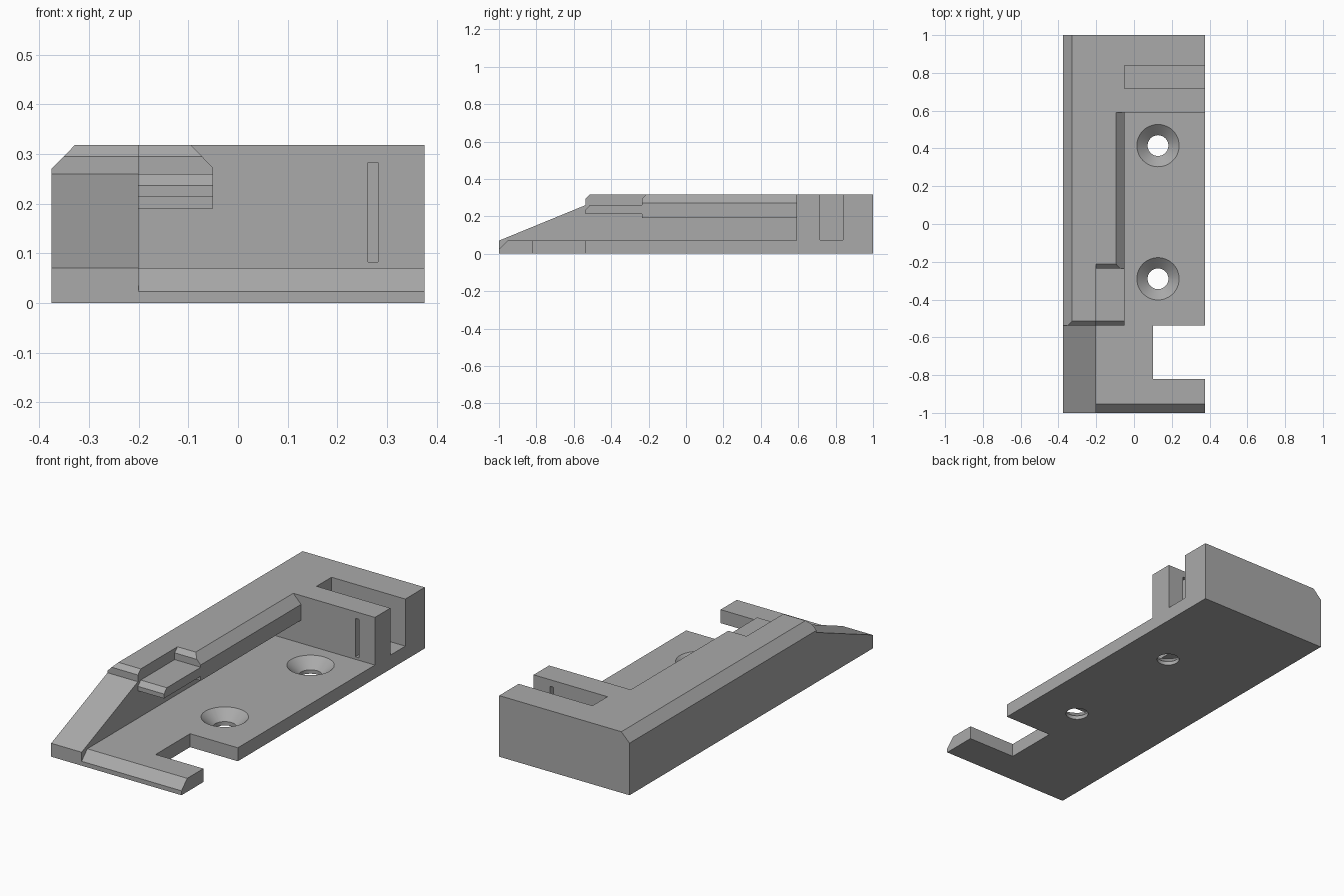
import bpy
import bmesh
from mathutils import Vector

default = bpy.data.objects.get("Cube")
if default:
    bpy.data.objects.remove(default, do_unlink=True)

grey = bpy.data.materials.new("mid grey")
grey.use_nodes = True
colour = (0.4, 0.4, 0.4, 1)
grey.diffuse_color = colour
grey.node_tree.nodes["Principled BSDF"].inputs["Base Color"].default_value = colour


def finish(name, bm):
    bmesh.ops.recalc_face_normals(bm, faces=bm.faces)
    mesh = bpy.data.meshes.new(name)
    bm.to_mesh(mesh)
    bm.free()
    mesh.materials.append(grey)
    obj = bpy.data.objects.new(name, mesh)
    bpy.context.collection.objects.link(obj)
    return obj


def prism(name, axis, outline, start, end):
    """Extrude an outline along x (outline in y, z) or y (outline in x, z)."""
    bm = bmesh.new()
    if axis == "x":
        points, step = [(start, a, b) for a, b in outline], (end - start, 0, 0)
    else:
        points, step = [(a, start, b) for a, b in outline], (0, end - start, 0)
    face = bm.faces.new([bm.verts.new(p) for p in points])
    side = bmesh.ops.extrude_face_region(bm, geom=[face])["geom"]
    verts = [v for v in side if isinstance(v, bmesh.types.BMVert)]
    bmesh.ops.translate(bm, verts=verts, vec=Vector(step))
    return finish(name, bm)


def box(name, x0, x1, y0, y1, z0, z1):
    return prism(name, "x", [(y0, z0), (y1, z0), (y1, z1), (y0, z1)], x0, x1)


def screw_hole(name, x, y, sides=48):
    """Straight bore opening into a countersink, as a lathed profile."""
    bm = bmesh.new()
    profile = [(0, -0.1), (0.055, -0.1), (0.055, 0.02), (0.112, 0.07),
               (0.112, 0.15), (0, 0.15)]
    verts = [bm.verts.new((x + r, y, z)) for r, z in profile]
    edges = [bm.edges.new(pair) for pair in zip(verts, verts[1:])]
    bmesh.ops.spin(bm, geom=verts + edges, cent=(x, y, 0), axis=(0, 0, 1),
                   angle=6.283185307, steps=sides)
    bmesh.ops.remove_doubles(bm, verts=bm.verts, dist=0.0001)
    return finish(name, bm)


W, TOP, FLOOR = 0.375, 0.318, 0.07   # half width, full height, plate thickness
INNER, LIP = -0.2, -0.05             # inner side of rail, edge of its lip
STEP, BACK, NOSE = -0.235, 0.59, -0.537

# Full-width body with sloped nose
body = prism("mounting_bracket", "x",
             [(-1, 0), (1, 0), (1, TOP), (NOSE + 0.023, TOP), (NOSE, 0.295),
              (NOSE, 0.26), (-1, FLOOR)], -W, W)

cutters = [
    # Bevel along the outer top edge of the rail
    prism("rail_bevel", "y", [(-W - 0.1, 0.17), (-W + 0.145, 0.417),
                              (-W - 0.1, 0.417)], -1.1, 1.1),
    # Tray beneath and beside the bevelled lip
    prism("tray", "y", [(INNER, FLOOR), (0.5, FLOOR), (0.5, 0.5), (-0.095, 0.5),
                        (-0.095, TOP), (LIP, 0.272), (LIP, 0.19), (INNER, 0.19)],
          STEP, BACK),
    # Space round the lowered front shelf of the lip
    prism("shelf_space", "x",
          [(-1.1, FLOOR), (STEP, FLOOR), (STEP, 0.213), (NOSE, 0.213),
           (NOSE, 0.236), (NOSE + 0.023, 0.26), (STEP, 0.26), (STEP, 0.295),
           (STEP + 0.023, TOP), (STEP + 0.023, 0.5), (-1.1, 0.5)], INNER, LIP),
    box("front_tray", LIP, 0.5, -1.1, STEP, FLOOR, 0.5),
    # Bevel on the front edge of the plate
    prism("plate_bevel", "x", [(-1.1, 0.023), (-1, 0.023), (-0.953, FLOOR),
                               (-0.953, 0.1), (-1.1, 0.1)], INNER, 0.5),
    # Side notch, rear slot and thin slit
    box("notch", 0.1, 0.5, -0.82, NOSE, -0.1, 0.15),
    box("rear_slot", LIP, 0.5, 0.717, 0.84, 0.073, 0.5),
    box("slit", 0.262, 0.282, 0.5, 0.78, 0.083, 0.283),
    screw_hole("rear_screw_hole", 0.127, 0.415),
    screw_hole("front_screw_hole", 0.127, -0.29),
]

bpy.context.view_layer.objects.active = body
for cutter in cutters:
    cutter.hide_render = True
    cut = body.modifiers.new(cutter.name, "BOOLEAN")
    cut.operation, cut.solver, cut.object = "DIFFERENCE", "EXACT", cutter
    bpy.ops.object.modifier_apply(modifier=cut.name)
    bpy.data.objects.remove(cutter, do_unlink=True)

# Smooth bores, crisp bevels
bpy.ops.object.select_all(action="DESELECT")
body.select_set(True)
bpy.ops.object.shade_smooth_by_angle(angle=0.4)
